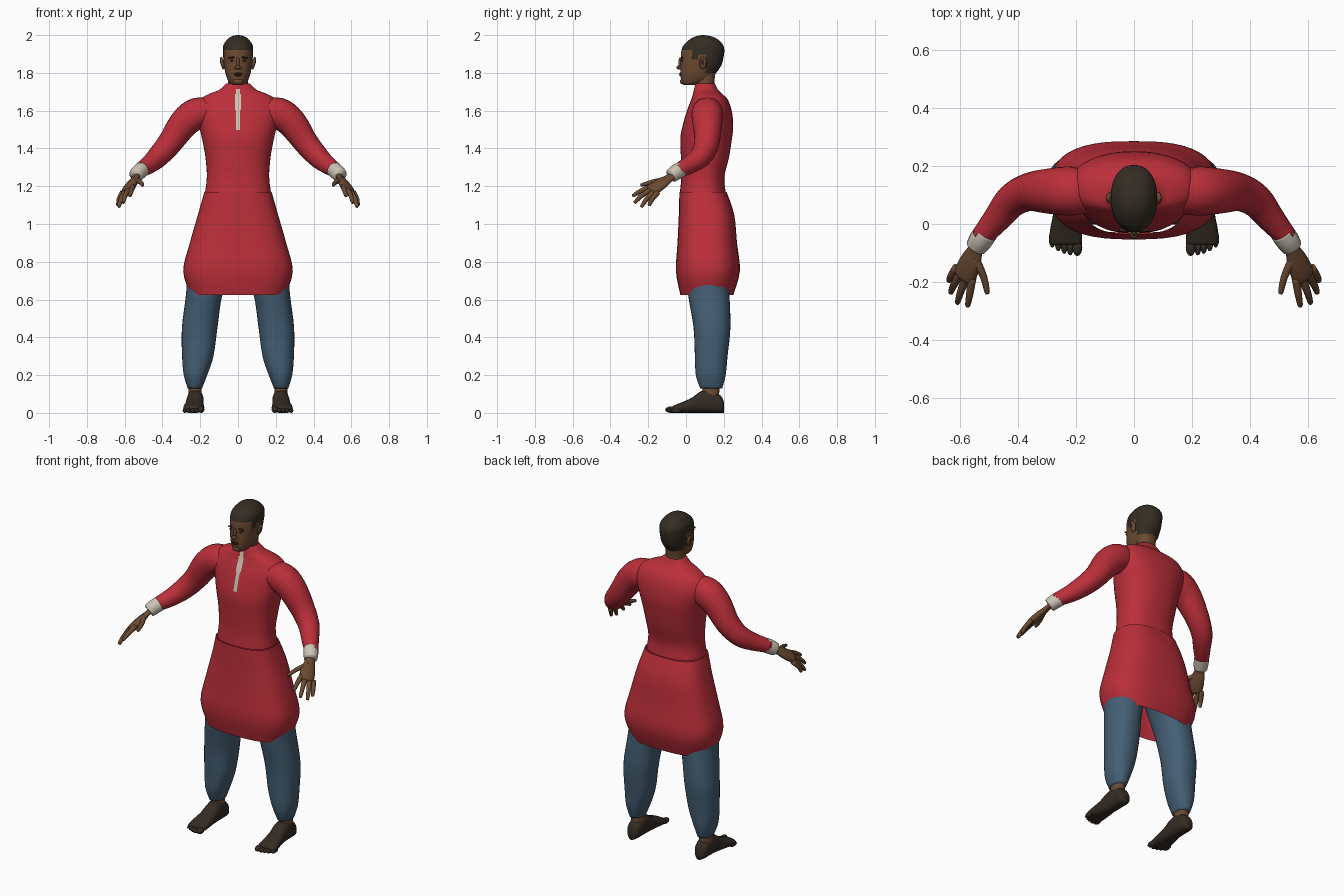
import bpy, bmesh, math
from mathutils import Vector, Matrix


def colour(name, rgb):
    m = bpy.data.materials.new(name)
    m.diffuse_color = (*rgb, 1)
    return m


RED = colour("red cloth", (0.50, 0.028, 0.042))
BLUE = colour("blue cloth", (0.058, 0.115, 0.175))
SKIN = colour("brown skin", (0.15, 0.07, 0.032))
HAIR = colour("dark hair", (0.034, 0.026, 0.017))
FOOT = colour("dark foot skin", (0.034, 0.025, 0.017))
TRIM = colour("cream trim", (0.60, 0.55, 0.46))
LIP = colour("dark face detail", (0.05, 0.022, 0.014))


def finish(name, bm, mat, mirror):
    bmesh.ops.recalc_face_normals(bm, faces=bm.faces)
    me = bpy.data.meshes.new(name)
    bm.to_mesh(me)
    bm.free()
    me.shade_smooth()
    me.materials.append(mat)
    ob = bpy.data.objects.new(name, me)
    bpy.context.collection.objects.link(ob)
    if mirror:
        ob.modifiers.new("mirror", 'MIRROR').use_mirror_merge = False
    return ob


def dense(rows, n):
    """Smooth in-between rows that pass through the given ones."""
    out = []
    for i in range(len(rows) - 1):
        p = [rows[max(0, min(len(rows) - 1, i + k))] for k in (-1, 0, 1, 2)]
        for s in range(n):
            t = s / n
            out.append([0.5 * (2 * b + (c - a) * t + (2 * a - 5 * b + 4 * c - d) * t * t
                               + (3 * b - a - 3 * c + d) * t ** 3) for a, b, c, d in zip(*p)])
    return out + [list(rows[-1])]


def ring(c, u, v, e, seg):
    pts = []
    for i in range(seg):
        a = 2 * math.pi * i / seg
        ca, sa = math.cos(a), math.sin(a)
        pts.append(c + u * math.copysign(abs(ca) ** (2 / e), ca)
                   + v * math.copysign(abs(sa) ** (2 / e), sa))
    return pts


def skin(name, rings, mat, mirror=False, caps=(True, True)):
    bm = bmesh.new()
    vs = [[bm.verts.new(p) for p in r] for r in rings]
    n = len(vs[0])
    for a, b in zip(vs, vs[1:]):
        for i in range(n):
            bm.faces.new((a[i], a[(i + 1) % n], b[(i + 1) % n], b[i]))
    for use, r in zip(caps, (vs[0], vs[-1])):
        if use:
            bm.faces.new(r)
    return finish(name, bm, mat, mirror)


def upright(name, rows, mat, e=2.2, seg=32, sub=4, **kw):
    """Rows: height, centre x, half width, front y, back y."""
    rings = [ring(Vector((cx, (f + b) / 2, z)), Vector((w, 0, 0)),
                  Vector((0, (b - f) / 2, 0)), e, seg) for z, cx, w, f, b in dense(rows, sub)]
    return skin(name, rings, mat, **kw)


def tube(name, rows, mat, across=None, flat=1.0, seg=16, sub=4):
    """Rows: x, y, z, radius. Mirrored limb along a path."""
    rows = dense(rows, sub)
    rings = []
    for i, r in enumerate(rows):
        d = (Vector(rows[min(i + 1, len(rows) - 1)][:3]) - Vector(rows[max(i - 1, 0)][:3])).normalized()
        u = Vector(across) if across else d.cross(Vector((0, 0, 1)))
        u = (u - d * u.dot(d)).normalized()
        v = d.cross(u)
        rings.append(ring(Vector(r[:3]), u * r[3], v * r[3] * flat, 2.1, seg))
    return skin(name, rings, mat, mirror=True)


def ball(name, loc, size, mat, mirror=False, tilt=0):
    bm = bmesh.new()
    m = Matrix.Translation(loc) @ Matrix.Rotation(tilt, 4, 'Y') @ Matrix.Diagonal((*size, 1))
    bmesh.ops.create_uvsphere(bm, u_segments=16, v_segments=10, radius=1, matrix=m)
    return finish(name, bm, mat, mirror)


# Tunic with flared open skirt, waist, chest, shoulders and collar
skirt = [(0.625, 0, 0.25, -0.03, 0.25), (0.75, 0, 0.29, -0.053, 0.285),
         (0.90, 0, 0.255, -0.045, 0.27), (1.05, 0, 0.212, -0.038, 0.255),
         (1.17, 0, 0.178, -0.035, 0.215)]
bodice = [(1.17, 0, 0.174, -0.032, 0.21), (1.25, 0, 0.165, -0.025, 0.203),
          (1.35, 0, 0.172, -0.027, 0.227), (1.45, 0, 0.19, -0.03, 0.243),
          (1.52, 0, 0.207, -0.018, 0.25), (1.60, 0, 0.225, 0.005, 0.242),
          (1.66, 0, 0.20, 0.028, 0.22), (1.69, 0, 0.15, 0.037, 0.19),
          (1.71, 0, 0.10, 0.042, 0.17), (1.745, 0, 0.06, 0.05, 0.152)]
upright("tunic_skirt", skirt, RED, e=2.7, seg=48, caps=(False, False))
upright("tunic_bodice", bodice, RED, e=2.35, seg=48, caps=(False, True))

# Neck placket following the chest
bm = bmesh.new()
pairs = []
for z, _, _, f, _ in dense(bodice, 6):
    if 1.495 < z < 1.72:
        w = 0.017 if 1.60 < z < 1.69 else 0.011
        pairs.append([bm.verts.new((x, f - 0.005, z)) for x in (-w, w)])
for a, b in zip(pairs, pairs[1:]):
    bm.faces.new((a[0], a[1], b[1], b[0]))
finish("neck_placket", bm, TRIM, False)

# Sleeves and cuffs
tube("sleeve", [(0.13, 0.11, 1.59, 0.07), (0.215, 0.113, 1.585, 0.084), (0.285, 0.113, 1.535, 0.079),
                (0.36, 0.11, 1.43, 0.066), (0.42, 0.08, 1.36, 0.058), (0.47, 0.02, 1.315, 0.048),
                (0.525, -0.045, 1.28, 0.037)], RED, seg=24)
tube("cuff", [(0.508, -0.028, 1.289, 0.041), (0.527, -0.055, 1.272, 0.041),
              (0.542, -0.078, 1.255, 0.037)], TRIM)

# Hands
tube("palm", [(0.525, -0.05, 1.272, 0.026), (0.545, -0.09, 1.243, 0.029), (0.562, -0.13, 1.215, 0.041),
              (0.582, -0.175, 1.183, 0.043), (0.588, -0.188, 1.174, 0.032)],
     SKIN, across=(0.055, 0.04, -0.03), flat=0.5)
fingers = {"thumb": ((0.548, -0.115, 1.235), (0.518, -0.18, 1.222), (0.505, -0.235, 1.207)),
           "index_finger": ((0.557, -0.185, 1.198), (0.565, -0.24, 1.175), (0.572, -0.28, 1.15)),
           "middle_finger": ((0.578, -0.185, 1.183), (0.597, -0.235, 1.15), (0.607, -0.27, 1.115)),
           "ring_finger": ((0.597, -0.17, 1.172), (0.62, -0.21, 1.13), (0.63, -0.235, 1.093)),
           "little_finger": ((0.61, -0.15, 1.168), (0.63, -0.18, 1.13), (0.636, -0.195, 1.10))}
for name, (a, b, c) in fingers.items():
    tip = [p + 0.06 * (p - q) for p, q in zip(c, b)]
    tube(name, [(*a, 0.015), (*b, 0.0125), (*c, 0.009), (*tip, 0.003)], SKIN, seg=10, sub=3)

# Trouser legs, ankles
upright("trouser_leg", [(0.13, 0.228, 0.038, 0.075, 0.192), (0.20, 0.225, 0.062, 0.052, 0.21),
                        (0.30, 0.213, 0.083, 0.047, 0.22), (0.45, 0.203, 0.094, 0.04, 0.235),
                        (0.62, 0.18, 0.096, 0.012, 0.23), (0.75, 0.15, 0.115, 0.0, 0.22),
                        (0.85, 0.12, 0.12, 0.0, 0.215), (0.95, 0.10, 0.10, 0.01, 0.2)], BLUE, mirror=True)
upright("ankle", [(0.08, 0.227, 0.036, 0.085, 0.175), (0.16, 0.227, 0.033, 0.09, 0.178)], SKIN, mirror=True)

# Feet: lengthwise sections from heel to ball (y, centre x, half width, top)
foot = dense([(0.202, 0.226, 0.018, 0.05), (0.185, 0.226, 0.037, 0.09), (0.13, 0.226, 0.043, 0.122),
              (0.08, 0.227, 0.045, 0.115), (0.03, 0.23, 0.049, 0.08), (-0.03, 0.234, 0.056, 0.053),
              (-0.07, 0.234, 0.054, 0.037)], 4)
skin("foot", [ring(Vector((x, y, h / 2)), Vector((w, 0, 0)), Vector((0, 0, h / 2)), 2.4, 20)
              for y, x, w, h in foot], FOOT, mirror=True)
for i in range(5):
    r = 0.017 if i == 0 else 0.012
    ball("toe", (0.195 + i * 0.0205 + (0.004 if i else 0), -0.08 + i * i * 0.0018, r),
         (r, 0.03, r), FOOT, True)

# Neck and head, hair chosen by a hairline rule
upright("neck", [(1.68, 0, 0.06, 0.052, 0.155), (1.75, 0, 0.053, 0.05, 0.15),
                 (1.82, 0, 0.055, 0.05, 0.16)], SKIN)
head = upright("head", [(1.735, 0, 0.022, -0.008, 0.045), (1.742, 0, 0.038, -0.02, 0.08),
                        (1.765, 0, 0.055, -0.027, 0.135), (1.80, 0, 0.067, -0.029, 0.16),
                        (1.84, 0, 0.074, -0.029, 0.187), (1.88, 0, 0.078, -0.028, 0.198),
                        (1.92, 0, 0.08, -0.024, 0.203), (1.95, 0, 0.076, -0.01, 0.195),
                        (1.98, 0, 0.054, 0.024, 0.165), (1.993, 0, 0.034, 0.05, 0.135),
                        (2.0, 0, 0.008, 0.08, 0.10)], SKIN, seg=40, sub=5)
head.data.materials.append(HAIR)
for p in head.data.polygons:
    y, z = p.center.y, p.center.z
    line = 1.918 if y < 0.035 else 1.875 if y < 0.062 else 1.90 if y < 0.10 else 1.80
    p.material_index = int(z > line)

# Face
ball("nose_bridge", (0, -0.029, 1.853), (0.009, 0.012, 0.03), SKIN)
ball("nose_tip", (0, -0.037, 1.829), (0.012, 0.014, 0.011), SKIN)
ball("nostril_wing", (0.012, -0.03, 1.826), (0.009, 0.01, 0.008), SKIN, True)
ball("brow", (0.03, -0.02, 1.881), (0.023, 0.008, 0.005), LIP, True, 0.1)
ball("eye", (0.03, -0.0205, 1.865), (0.014, 0.005, 0.005), LIP, True)
ball("upper_lip", (0, -0.028, 1.796), (0.023, 0.008, 0.005), LIP)
ball("lower_lip", (0, -0.028, 1.787), (0.019, 0.008, 0.005), LIP)
ball("chin", (0, -0.018, 1.755), (0.026, 0.014, 0.015), SKIN)
ball("ear", (0.083, 0.09, 1.852), (0.01, 0.02, 0.034), SKIN, True, 0.2)
ball("ear_hollow", (0.09, 0.088, 1.856), (0.005, 0.011, 0.019), LIP, True, 0.2)
